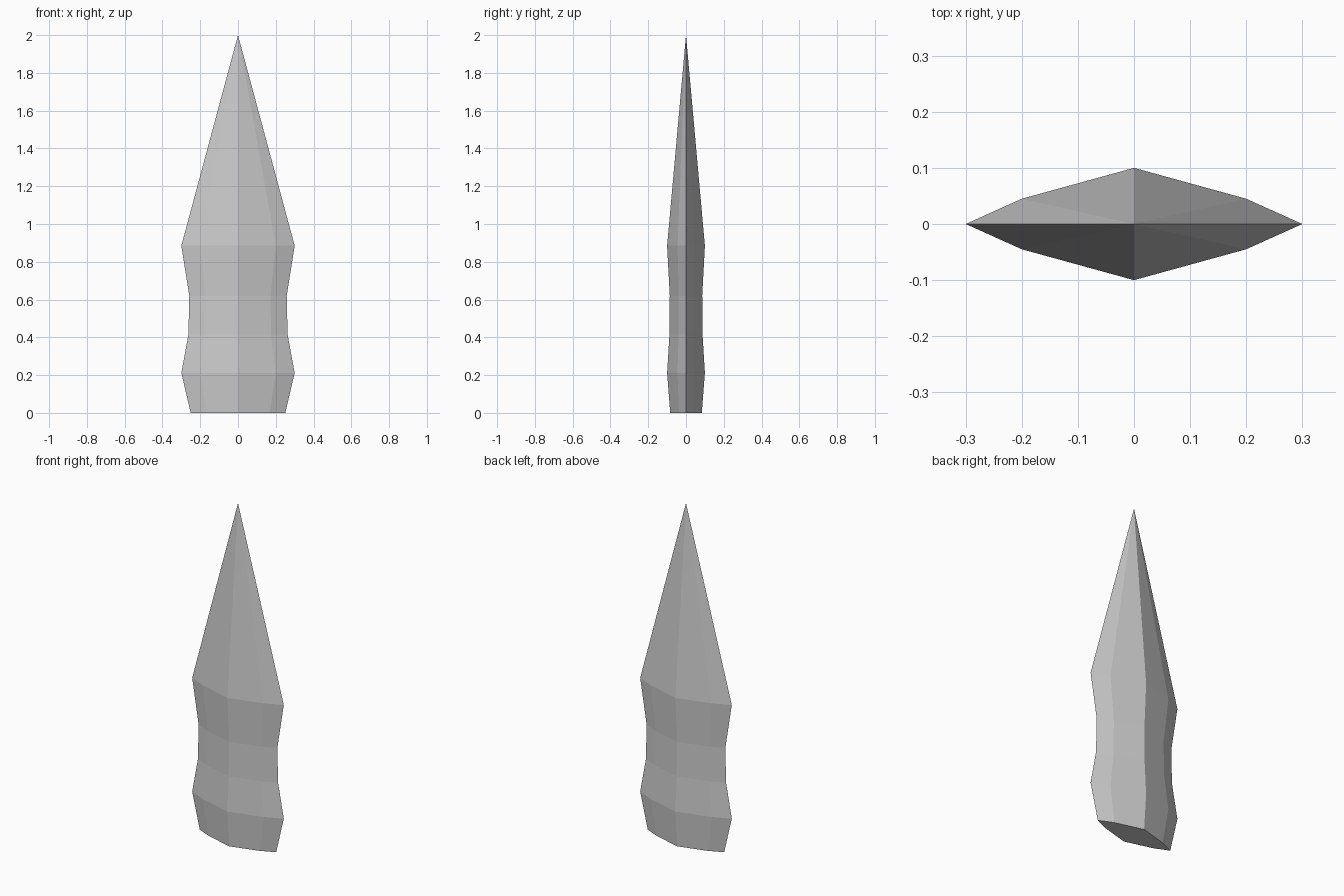
import bpy, bmesh

if "Cube" in bpy.data.objects:
    bpy.data.objects.remove(bpy.data.objects["Cube"])

# Flattened eight-sided cross-section at full width
section = [(0.3, 0), (0.2, 0.045), (0, 0.1), (-0.2, 0.045),
           (-0.3, 0), (-0.2, -0.045), (0, -0.1), (0.2, -0.045)]
# Height and scale of each ring, from base to shoulder
rings = [(0, 0.835), (0.212, 1.0), (0.415, 0.875), (0.62, 0.86), (0.885, 1.0)]

bm = bmesh.new()
loops = [[bm.verts.new((x * s, y * s, z)) for x, y in section] for z, s in rings]
tip = bm.verts.new((0, 0, 2.0))
n = len(section)

# Blade sides
for low, high in zip(loops, loops[1:]):
    for i in range(n):
        j = (i + 1) % n
        bm.faces.new((low[i], low[j], high[j], high[i]))

# Pointed tip and flat base
for i in range(n):
    bm.faces.new((loops[-1][i], loops[-1][(i + 1) % n], tip))
bm.faces.new(loops[0][::-1])

bmesh.ops.recalc_face_normals(bm, faces=bm.faces)
mesh = bpy.data.meshes.new("spear_blade")
bm.to_mesh(mesh)
bm.free()
bpy.context.collection.objects.link(bpy.data.objects.new("spear_blade", mesh))
